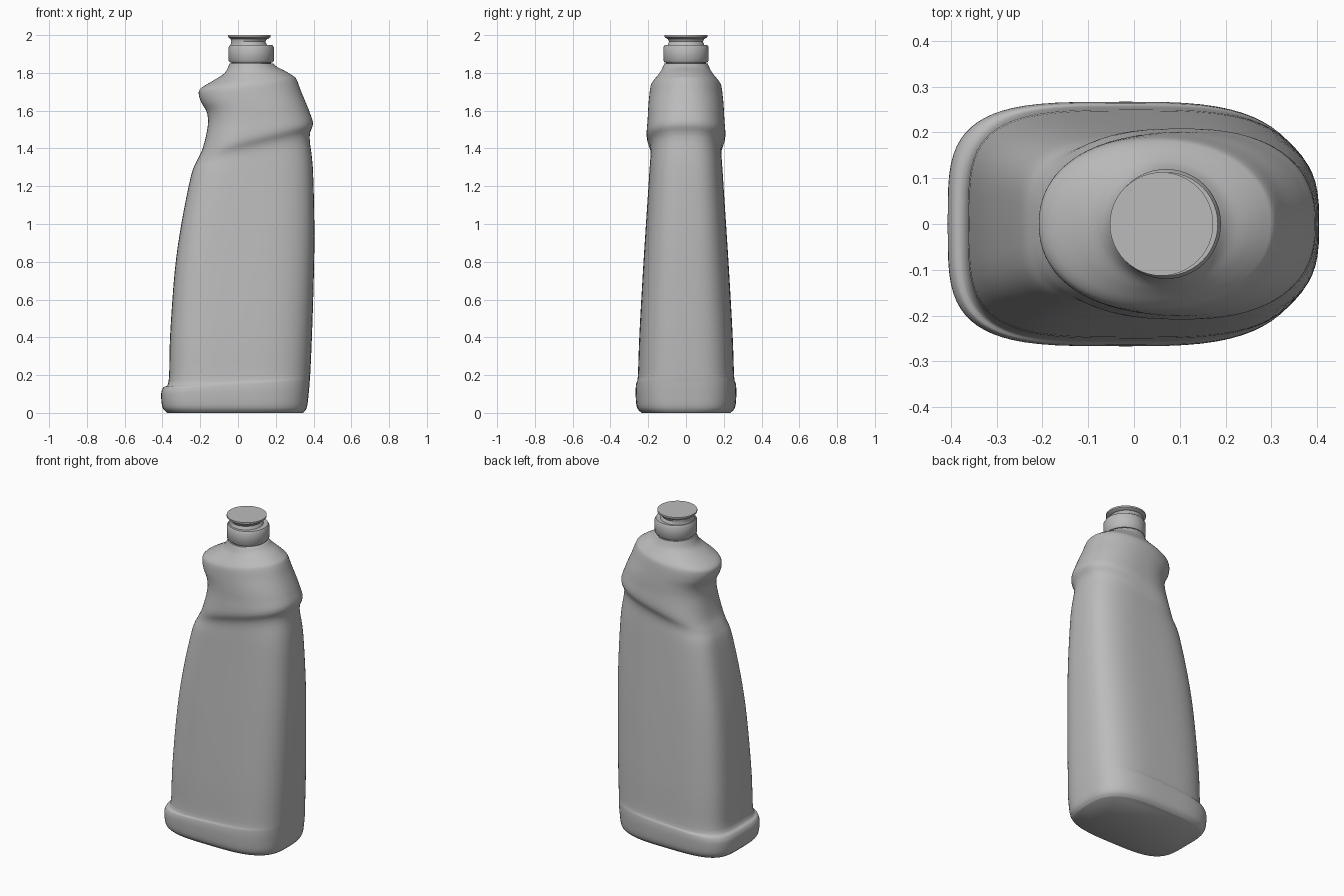
import bpy
import bmesh
from math import sin, cos, pi, copysign, radians

cube = bpy.data.objects.get("Cube")
if cube:
    bpy.data.objects.remove(cube, do_unlink=True)

grey = bpy.data.materials.new("plain grey plastic")
grey.use_nodes = True
tone = (0.5, 0.5, 0.5, 1)
grey.diffuse_color = tone
grey.node_tree.nodes["Principled BSDF"].inputs["Base Color"].default_value = tone


def loft(name, rings, sharp_angle):
    """Skin a stack of equal point rings and close both ends."""
    bm = bmesh.new()
    loops = [[bm.verts.new(p) for p in ring] for ring in rings]
    count = len(loops[0])
    for low, high in zip(loops, loops[1:]):
        for i in range(count):
            j = (i + 1) % count
            bm.faces.new((low[i], low[j], high[j], high[i]))
    bm.faces.new(loops[0][::-1])
    bm.faces.new(loops[-1])
    mesh = bpy.data.meshes.new(name)
    bm.to_mesh(mesh)
    bm.free()
    mesh.materials.append(grey)
    obj = bpy.data.objects.new(name, mesh)
    bpy.context.collection.objects.link(obj)
    bpy.ops.object.select_all(action="DESELECT")
    obj.select_set(True)
    bpy.context.view_layer.objects.active = obj
    bpy.ops.object.shade_smooth_by_angle(angle=radians(sharp_angle))
    return obj


def power(value, exponent):
    return copysign(abs(value) ** exponent, value)


def body_ring(section, count=72):
    """Tilted rounded-box outline, squarer on the grip side."""
    xl, zl, xr, zr, half, square = section
    middle = (xl + xr) / 2
    ring = []
    for i in range(count):
        a = 2 * pi * i / count
        n = square if cos(a) < 0 else 2 + (square - 2) * 0.6
        x = middle + (xr - xl) / 2 * power(cos(a), 2 / n)
        y = half * power(sin(a), 2 / n)
        t = (x - xl) / (xr - xl)
        ring.append((x, y, zl + (zr - zl) * t))
    return ring


def smooth_sections(rows, steps=4):
    """Curve gently through the key sections."""
    padded = [rows[0]] + rows + [rows[-1]]
    result = []
    for a, b, c, d in zip(padded, padded[1:], padded[2:], padded[3:]):
        for s in range(steps):
            t = s / steps
            result.append([
                q + t / 2 * (r - p + t * (2 * p - 5 * q + 4 * r - w
                                          + t * (3 * (q - r) + w - p)))
                for p, q, r, w in zip(a, b, c, d)])
    return result + [rows[-1]]


# Key sections: grip-side x and z, back-side x and z, half depth, squareness
foot = [
    (-.375, 0, .345, 0, .235, 3.8),
    (-.4, .03, .365, .03, .26, 3.8),
    (-.407, .1, .375, .11, .267, 3.8),
    (-.395, .135, .38, .17, .264, 3.8),
    (-.367, .17, .383, .215, .255, 3.8),
]
panel = [
    (-.36, .4, .392, .42, .247, 3.8),
    (-.335, .75, .402, .75, .228, 3.8),
    (-.3, 1, .404, 1, .212, 3.8),
    (-.25, 1.25, .396, 1.3, .194, 3.5),
]
shoulder = [
    (-.22, 1.33, .379, 1.46, .188, 3),
    (-.187, 1.4, .397, 1.53, .208, 2.7),
    (-.16, 1.52, .38, 1.59, .203, 2.5),
    (-.165, 1.59, .36, 1.64, .2, 2.4),
    (-.195, 1.645, .335, 1.7, .195, 2.3),
    (-.208, 1.69, .31, 1.765, .188, 2.2),
    (-.195, 1.72, .29, 1.785, .175, 2.2),
    (-.13, 1.76, .25, 1.81, .15, 2.1),
    (-.07, 1.8, .21, 1.83, .13, 2),
    (-.045, 1.85, .185, 1.85, .115, 2),
]
sections = smooth_sections(foot + panel + shoulder)
loft("bottle_body", [body_ring(s) for s in sections], 60)


def lathe(name, profile, count=48):
    """Turn (centre x, radius, z) points round an upright axis."""
    rings = [[(cx + r * cos(2 * pi * i / count), r * sin(2 * pi * i / count), z)
              for i in range(count)] for cx, r, z in profile]
    return loft(name, rings, 40)


# Neck, cap collar and the pinched closure with its flat lid
axis = 0.07
lathe("neck", [(axis, .105, 1.82), (axis, .105, 1.87)])
lathe("cap_collar", [(axis, .112, 1.855), (axis, .12, 1.865),
                     (axis, .12, 1.935), (axis, .113, 1.947)])
lathe("cap_pinch", [(.058, .1, 1.94), (.055, .09, 1.965), (.058, .1, 1.988)])
lathe("cap_lid", [(.06, .1, 1.98), (.06, .113, 1.99), (.06, .113, 2)])
